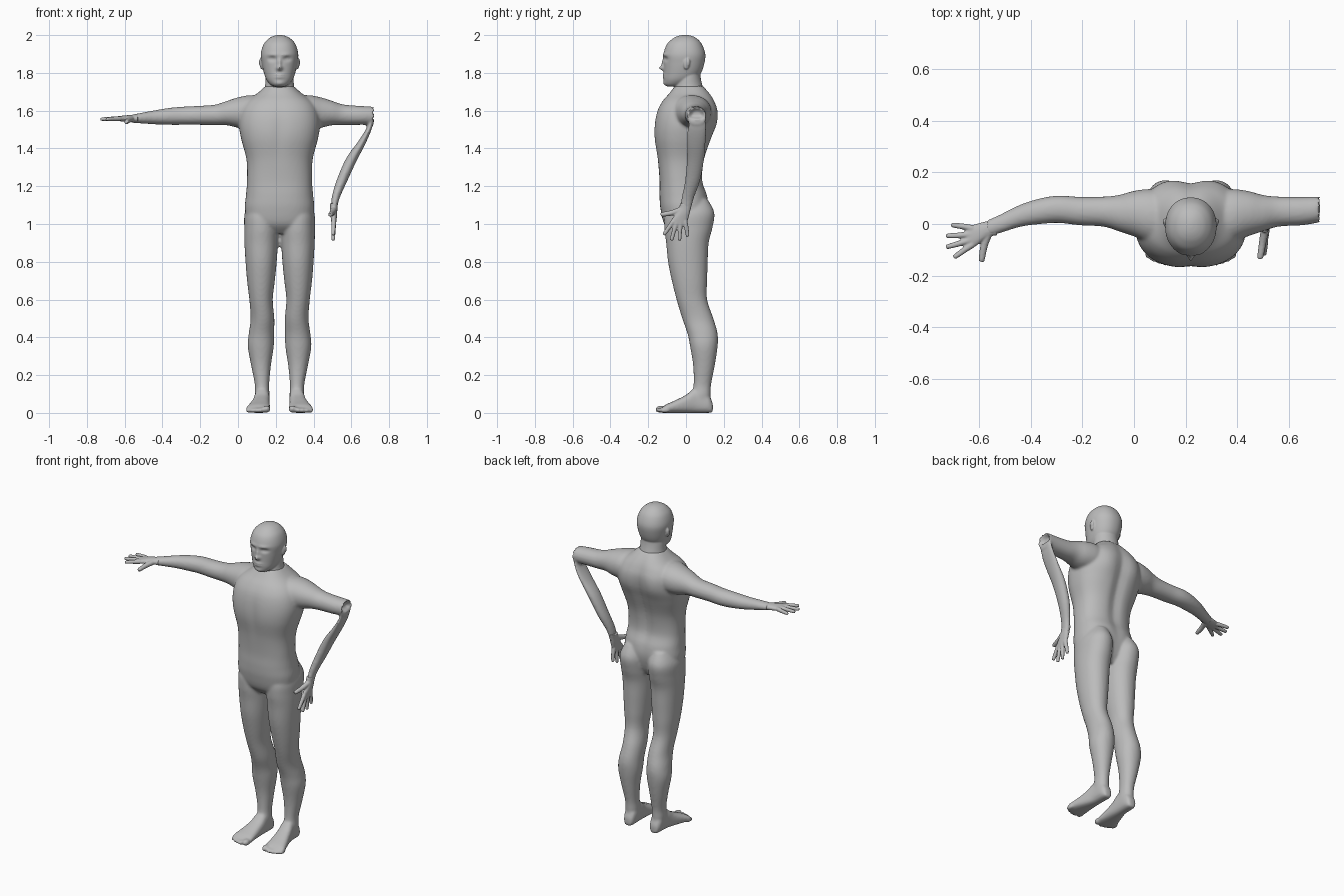
import bpy, bmesh, math
from mathutils import Vector

CX = 0.22  # body centre line
skin = bpy.data.materials.new("plain_grey")
skin.diffuse_color = (0.5, 0.5, 0.5, 1)


def catmull(a, b, c, d, t):
    return 0.5 * (2*b + (c-a)*t + (2*a-5*b+4*c-d)*t*t + (3*b-a-3*c+d)*t**3)


def loft(bm, rings, n=2.0, seg=40, steps=5):
    """Skin smoothly interpolated rings of (centre, half axis u, half axis v)."""
    rows = []
    last = len(rings) - 1
    for i in range(last):
        q = [rings[max(0, min(last, i + k))] for k in (-1, 0, 1, 2)]
        for s in range(steps + (i == last - 1)):
            c, u, v = (catmull(*(Vector(r[j]) for r in q), s / steps) for j in range(3))
            row = []
            for k in range(seg):
                a = 2 * math.pi * k / seg
                ca, sa = math.cos(a), math.sin(a)
                p = math.copysign(abs(ca) ** (2/n), ca)
                w = math.copysign(abs(sa) ** (2/n), sa)
                row.append(bm.verts.new(c + u*p + v*w))
            rows.append(row)
    faces = [bm.faces.new((a[k], a[(k+1) % seg], b[(k+1) % seg], b[k]))
             for a, b in zip(rows, rows[1:]) for k in range(seg)]
    faces += [bm.faces.new(rows[0]), bm.faces.new(rows[-1])]
    bmesh.ops.recalc_face_normals(bm, faces=faces)
    return [v for row in rows for v in row]


def level(z, x0, x1, y0, y1):
    """Horizontal ring from its extents, x measured from the centre line."""
    return ((CX + (x0+x1)/2, (y0+y1)/2, z), (abs(x1-x0)/2, 0, 0), (0, (y1-y0)/2, 0))


def ball(bm, centre, size):
    r = bmesh.ops.create_uvsphere(bm, u_segments=20, v_segments=12, radius=1)
    for v in r["verts"]:
        v.co = Vector(centre) + Vector(a*b for a, b in zip(v.co, size))


def finish(bm, name, voxel, smooth):
    me = bpy.data.meshes.new(name)
    bm.to_mesh(me)
    bm.free()
    ob = bpy.data.objects.new(name, me)
    bpy.context.collection.objects.link(ob)
    me.materials.append(skin)
    me.polygons.foreach_set("use_smooth", [True] * len(me.polygons))
    m = ob.modifiers.new("blend", "REMESH")
    m.mode, m.voxel_size, m.use_smooth_shade = "VOXEL", voxel, True
    m = ob.modifiers.new("soften", "SMOOTH")
    m.factor, m.iterations = 0.5, smooth


def gauss(x, z, cx, cz, sx, sz):
    return math.exp(-((x-cx)/sx)**2 - ((z-cz)/sz)**2)


# ---- body: torso, legs, feet and arms blended into one skin
bm = bmesh.new()
torso = [(0.95, .09, -.07, .07), (1.0, .165, -.115, .10), (1.08, .183, -.135, .12),
         (1.15, .178, -.14, .115), (1.23, .172, -.14, .09), (1.34, .175, -.15, .10),
         (1.45, .203, -.168, .135), (1.53, .215, -.167, .162), (1.60, .205, -.152, .168),
         (1.65, .175, -.125, .153), (1.69, .12, -.09, .13), (1.73, .075, -.06, .095)]
for v in loft(bm, [level(z, -w, w, f, b) for z, w, f, b in torso], 2.4, 64, 6):
    dx, z = v.co.x - CX, v.co.z
    if v.co.y > 0:  # spine groove and shoulder blades
        v.co.y -= .018 * gauss(dx, z, 0, 1.42, .035, .28)
        v.co.y += .008 * gauss(abs(dx), z, .1, 1.55, .05, .08)
    else:  # chest line and pectorals
        v.co.y += .007 * gauss(dx, z, 0, 1.48, .03, .12)

legs = [(1.13, .15, .04, -.06, .115), (1.06, .184, .012, -.11, .15), (.98, .187, .007, -.115, .14),
        (.9, .186, .009, -.105, .12), (.8, .18, .015, -.095, .115), (.7, .172, .025, -.075, .112),
        (.6, .16, .036, -.05, .112), (.5, .153, .028, -.02, .145), (.42, .163, .029, .008, .167),
        (.35, .168, .031, .022, .167), (.25, .15, .046, .038, .152), (.15, .131, .055, .04, .133),
        (.09, .131, .053, .03, .13), (.03, .12, .06, .03, .125)]
feet = [(.142, .09, .022, .05), (.115, .09, .036, .10), (.05, .092, .04, .13), (0, .098, .046, .095),
        (-.06, .107, .056, .065), (-.105, .113, .064, .045), (-.125, .113, .06, .03)]
toes = [(.068, -.135, .02), (.098, -.137, .014), (.122, -.131, .0135), (.145, -.122, .013),
        (.166, -.11, .013)]
for s in (-1, 1):
    loft(bm, [level(z, s*o, s*i, f, b) for z, o, i, f, b in legs], 2.1)
    loft(bm, [((CX + s*x, y, h/2), (w, 0, 0), (0, 0, h/2)) for y, x, w, h in feet], 2.6)
    for x, y, r in toes:
        ball(bm, (CX + s*x, y, r), (r, .027, r))

# upper arms share a profile: distance from centre, y, z, half depth, half height
upper = [(.05, .02, 1.59, .10, .085), (.15, .03, 1.592, .105, .09), (.22, .04, 1.59, .088, .08),
         (.28, .042, 1.587, .07, .064), (.34, .048, 1.578, .058, .054), (.43, .05, 1.575, .055, .05)]
lower = [(.51, .057, 1.573, .053, .048), (.58, .05, 1.57, .05, .045), (.66, .032, 1.565, .043, .037),
         (.74, 0, 1.56, .036, .027), (.79, -.018, 1.557, .032, .02)]
stump = [(.495, .056, 1.574, .05, .047), (.498, .056, 1.574, .045, .042),
         (.475, .056, 1.574, .028, .026)]
for s, prof in ((-1, upper + lower), (1, upper + stump)):
    loft(bm, [((CX + s*d, y, z), (0, a, 0), (0, 0, b)) for d, y, z, a, b in prof], 2.1)

# hanging forearm, flattened where it leaves the elbow
fore = [(.712, .06, 1.56, .011, .045), (.692, .058, 1.5, .014, .05), (.655, .055, 1.43, .02, .05),
        (.60, .05, 1.34, .028, .046), (.55, .035, 1.23, .027, .04), (.517, .01, 1.14, .021, .033),
        (.507, -.005, 1.07, .016, .03)]
loft(bm, [((x, y, z), (.92*a, 0, -.39*a), (0, b, 0)) for x, y, z, a, b in fore])
finish(bm, "body", .008, 5)

# ---- head with neck, ears and a shaped face
bm = bmesh.new()
skull = [(1.728, .03, -.10, -.03), (1.74, .05, -.112, .01), (1.765, .07, -.117, .05),
         (1.80, .083, -.117, .08), (1.85, .094, -.118, .097), (1.90, .099, -.119, .102),
         (1.95, .085, -.102, .085), (1.98, .06, -.072, .06), (1.995, .033, -.043, .033),
         (2.001, .008, -.015, .008)]
for v in loft(bm, [level(z, -w, w, f, b) for z, w, f, b in skull], 2.15, 120, 9):
    dx, z = abs(v.co.x - CX), v.co.z
    if v.co.y < 0:
        out = (.024 * gauss(dx, z, 0, 1.825, .014, .012) + .012 * gauss(dx, z, 0, 1.85, .009, .022)
               - .014 * gauss(dx, z, .04, 1.874, .02, .011) + .005 * gauss(dx, z, .035, 1.897, .03, .009)
               + .006 * gauss(dx, z, .042, 1.874, .011, .005)
               + .010 * gauss(dx, z, 0, 1.783, .026, .012) - .010 * gauss(dx, z, 0, 1.783, .024, .003)
               + .006 * gauss(dx, z, 0, 1.745, .024, .012))
        v.co.y -= out
neck = [(1.64, .10, -.07, .11), (1.69, .088, -.068, .103), (1.73, .077, -.062, .088),
        (1.78, .074, -.055, .077), (1.83, .07, -.05, .075)]
loft(bm, [level(z, -w, w, f, b) for z, w, f, b in neck])
for s in (-1, 1):
    ball(bm, (CX + s*.094, .002, 1.848), (.011, .017, .03))
    ball(bm, (CX + s*.1, .01, 1.856), (.009, .012, .022))
finish(bm, "head", .0045, 3)

# ---- hands: local axes run along the fingers, across the palm and out of its back
palm = [(-.02, .004, .033, .021), (.005, -.002, .031, .019), (.035, -.014, .036, .018),
        (.065, -.029, .043, .015), (.092, -.036, .041, .011), (.1, -.037, .034, .007)]
fingers = [[(.075, -.002), (.115, .006), (.152, .011)], [(.08, -.025), (.125, -.029), (.172, -.031)],
           [(.08, -.046), (.125, -.06), (.172, -.073)], [(.075, -.064), (.11, -.088), (.143, -.112)]]
thumb = [(.012, -.018), (.03, -.068), (.04, -.125)]


def hand(name, origin, along, across, back):
    along, across, back = Vector(along), Vector(across), Vector(back)

    def at(l, a, n=0):
        return Vector(origin) + along*l + across*a + back*n
    bm = bmesh.new()
    loft(bm, [(at(l, a), across*w, back*h) for l, a, w, h in palm], 2.2)
    for path in fingers + [thumb]:
        droop = -.018 if path is thumb else -.003
        r = .0145 if path is thumb else .0115
        d = Vector(path[2]) - Vector(path[0])
        d.normalize()
        side = across*d.x - along*d.y
        pts = [(*path[0], r*1.15, 0), (*path[1], r, .5), (*path[2], r*.8, 1),
               (path[2][0] + d.x*.006, path[2][1] + d.y*.006, r*.3, 1)]
        loft(bm, [(at(l, a, droop*k), side*q, back*q) for l, a, q, k in pts], 2, 16, 5)
    finish(bm, name, .004, 3)


hand("outstretched_hand", (-.55, -.015, 1.558), (-1, 0, 0), (0, 1, 0), (0, 0, 1))
hand("hanging_hand", (.507, -.003, 1.09), (0, 0, -1), (0, 1, 0), (1, 0, 0))
